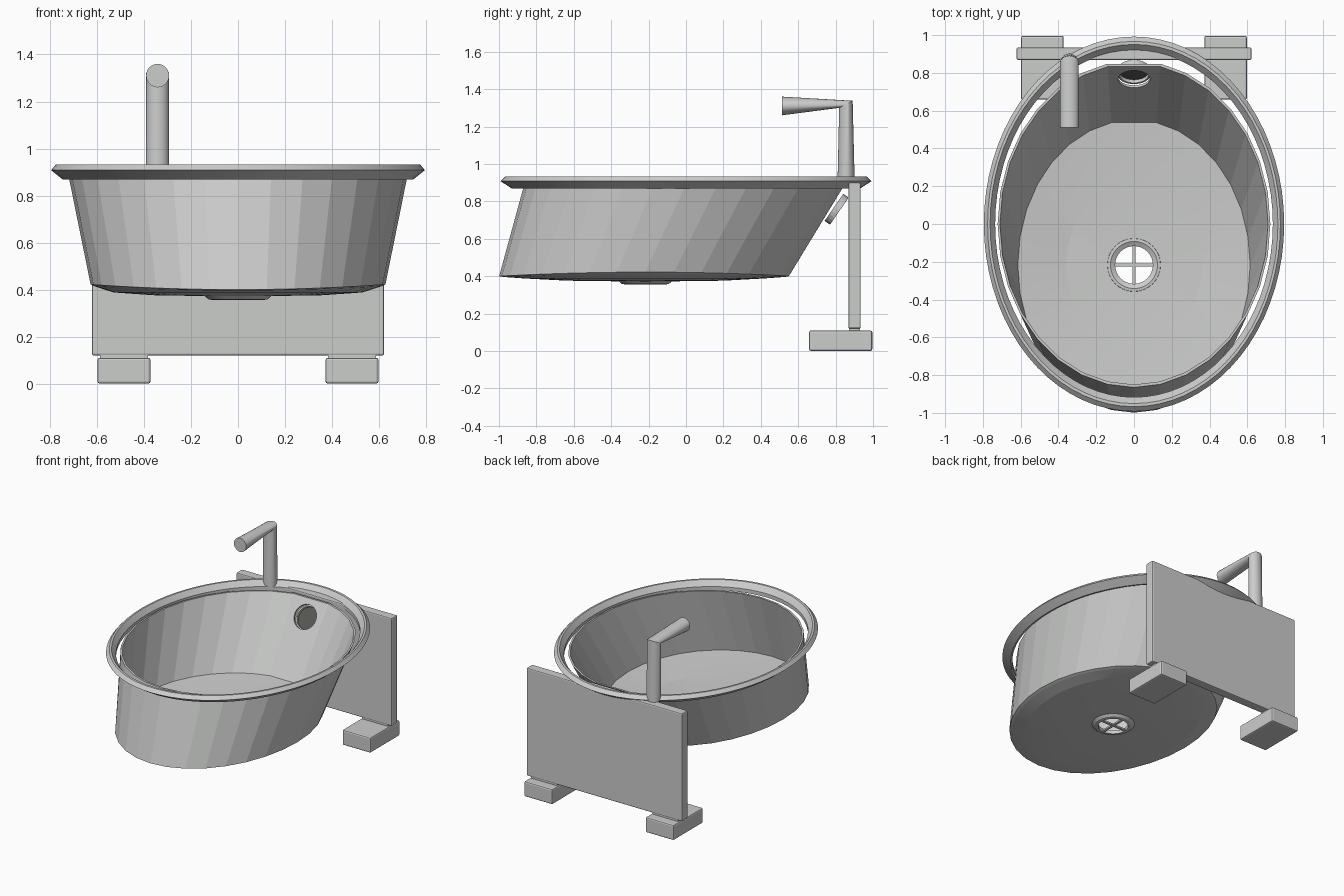
import bpy, bmesh
from math import pi, sin, cos, atan2
from mathutils import Vector

cube = bpy.data.objects.get("Cube")
if cube:
    bpy.data.objects.remove(cube)


def material(name, rgb):
    m = bpy.data.materials.new(name)
    m.use_nodes = True
    m.diffuse_color = (*rgb, 1)
    bsdf = m.node_tree.nodes["Principled BSDF"]
    bsdf.inputs["Base Color"].default_value = (*rgb, 1)
    bsdf.inputs["Roughness"].default_value = 0.6
    return m


GREY = material("light grey", (0.6, 0.61, 0.6))
DARK = material("dark grey", (0.1, 0.1, 0.09))


def loft(name, rings, closed=False, mat=GREY, smooth=None):
    """Skin a list of point rings; cap the ends or join last to first."""
    bm = bmesh.new()
    loops = [[bm.verts.new(p) for p in ring] for ring in rings]
    pairs = list(zip(loops, loops[1:]))
    if closed:
        pairs.append((loops[-1], loops[0]))
    else:
        bm.faces.new(loops[0])
        bm.faces.new(loops[-1])
    for a, b in pairs:
        n = len(a)
        for i in range(n):
            j = (i + 1) % n
            bm.faces.new((a[i], a[j], b[j], b[i]))
    bmesh.ops.recalc_face_normals(bm, faces=bm.faces)
    mesh = bpy.data.meshes.new(name)
    bm.to_mesh(mesh)
    bm.free()
    mesh.materials.append(mat)
    ob = bpy.data.objects.new(name, mesh)
    bpy.context.collection.objects.link(ob)
    if smooth:
        bpy.ops.object.select_all(action="DESELECT")
        ob.select_set(True)
        bpy.context.view_layer.objects.active = ob
        bpy.ops.object.shade_smooth_by_angle(angle=smooth)
    return ob


def ellipse(cy, rx, ry, z, n=32, flat=1.0, lift=0.0):
    """Level ellipse; flat trims the back, lift raises the sides."""
    angles = [2 * pi * i / n for i in range(n)]
    return [(rx * cos(t), cy + ry * min(sin(t), flat), z + lift * cos(t) ** 2)
            for t in angles]


def circle(center, u, v, n=24):
    c, u, v = Vector(center), Vector(u), Vector(v)
    return [c + u * cos(2 * pi * i / n) + v * sin(2 * pi * i / n) for i in range(n)]


def box(name, lo, hi, bevel):
    (x0, y0, z0), (x1, y1, z1) = lo, hi
    rings = [[(x0, y0, z), (x1, y0, z), (x1, y1, z), (x0, y1, z)] for z in (z0, z1)]
    ob = loft(name, rings)
    mod = ob.modifiers.new("soft edges", "BEVEL")
    mod.width, mod.segments = bevel, 2
    return ob


# Bowl: leaning oval shell with a dished floor and a drain hole
BACK = cos(pi / 16)
DRAIN_Y = -0.217
bowl = loft("bowl", [
    ellipse(DRAIN_Y, 0.115, 0.115, 0.372),
    ellipse(DRAIN_Y, 0.36, 0.42, 0.376),
    ellipse(DRAIN_Y, 0.53, 0.65, 0.388, flat=BACK),
    ellipse(DRAIN_Y, 0.61, 0.76, 0.396, flat=BACK, lift=0.018),
    ellipse(DRAIN_Y, 0.627, 0.782, 0.4, flat=BACK, lift=0.022),
    ellipse(0, 0.722, 0.865, 0.89, flat=BACK),
    ellipse(0, 0.71, 0.85, 0.89, flat=BACK),
    ellipse(DRAIN_Y, 0.615, 0.768, 0.415, flat=BACK, lift=0.018),
    ellipse(DRAIN_Y, 0.36, 0.42, 0.392),
    ellipse(DRAIN_Y, 0.115, 0.115, 0.388),
], closed=True, smooth=0.12)

# Overflow opening cut through the sloping back wall
out = Vector((0, 0.823, -0.568))
up = Vector((0, 0.568, 0.823))
side = Vector((1, 0, 0))
mid = Vector((0, 0.795, 0.765))


def along(d, r):
    return circle(mid + out * d, side * r, up * r)


cutter = loft("overflow_cutter", [along(-0.06, 0.085), along(0.06, 0.085)])
cutter.hide_render = True
mod = bowl.modifiers.new("overflow hole", "BOOLEAN")
mod.operation, mod.object, mod.solver = "DIFFERENCE", cutter, "EXACT"
bpy.context.view_layer.objects.active = bowl
bpy.ops.object.modifier_apply(modifier=mod.name)
bpy.data.objects.remove(cutter)
loft("overflow_sleeve", [along(-0.005, 0.088), along(0.028, 0.088),
                         along(0.028, 0.078), along(-0.005, 0.078)], closed=True)
loft("overflow_cover", [along(0.015, 0.08), along(0.03, 0.086)], mat=DARK)

# Drain flange and cross
loft("drain_flange", [
    ellipse(DRAIN_Y, r, r, z) for r, z in
    ((0.1, 0.355), (0.125, 0.358), (0.145, 0.375), (0.14, 0.392), (0.125, 0.394), (0.1, 0.38))
], closed=True, smooth=0.5)
for name, w, d in (("drain_bar_across", 0.105, 0.009), ("drain_bar_along", 0.009, 0.105)):
    box(name, (-w, DRAIN_Y - d, 0.358), (w, DRAIN_Y + d, 0.37), 0.001)

# Oval rim with a pointed outer edge and a sloping inner edge
loft("rim", [
    ellipse(0, 0.795 - d, 0.992 - d * 1.25, z, n=72) for d, z in
    ((0, 0.908), (0.02, 0.932), (0.033, 0.932), (0.06, 0.895), (0.06, 0.868), (0.05, 0.868))
], closed=True, smooth=0.4)

# Bent tap pipe, flattened at the elbow
TAP_X = -0.342
loft("tap", [
    circle((TAP_X, 0.856, 0.9), (0.049, 0, 0), (0, 0.046, 0)),
    circle((TAP_X, 0.855, 1.319), (0.049, 0, 0), (0, 0.036, 0.019)),
    circle((TAP_X, 0.512, 1.31), (0.049, 0, 0), (0, 0, 0.05)),
], smooth=0.6)

# Support panel and feet
box("back_panel", (-0.622, 0.868, 0.12), (0.622, 0.934, 0.9), 0.008)
for s, label in ((1, "left"), (-1, "right")):
    x0, x1 = sorted((s * 0.372, s * 0.598))
    box(label + "_foot", (x0, 0.658, 0), (x1, 0.996, 0.11), 0.01)
    box(label + "_foot_joint", (x0 + 0.01, 0.872, 0.1), (x1 - 0.01, 0.93, 0.13), 0.002)
